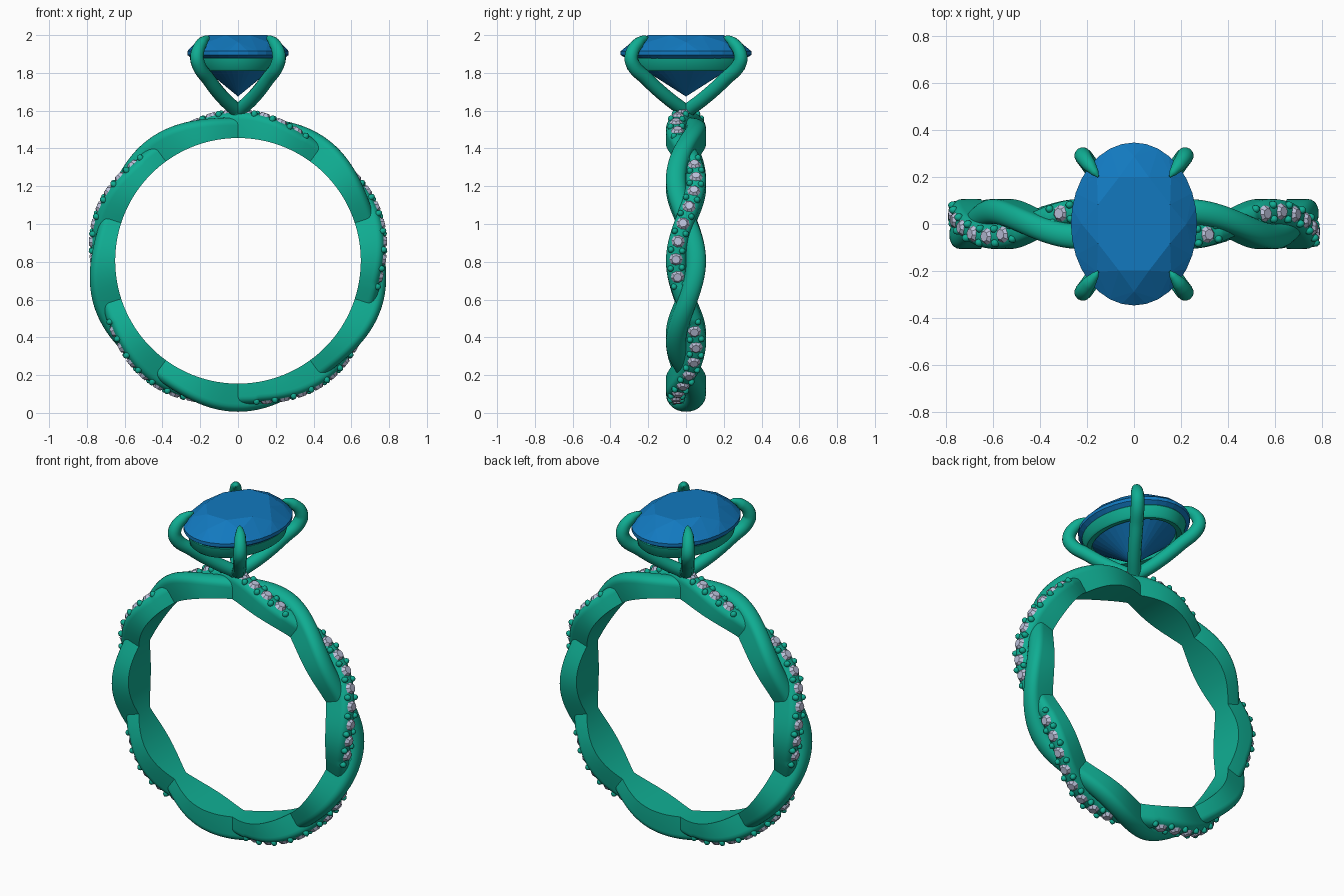
import bpy, bmesh
from math import sin, cos, pi, radians
from mathutils import Vector, Matrix

if "Cube" in bpy.data.objects:
    bpy.data.objects.remove(bpy.data.objects["Cube"])

CZ, BORE = 0.805, 0.65          # ring centre height and bore radius


def material(name, rgb):
    m = bpy.data.materials.new(name)
    m.diffuse_color = (*rgb, 1)
    m.use_nodes = True
    m.node_tree.nodes["Principled BSDF"].inputs["Base Color"].default_value = m.diffuse_color
    return m


METAL = material("teal_metal", (0.005, 0.42, 0.29))
BLUE = material("blue_gem", (0.006, 0.19, 0.52))
PALE = material("pale_gem", (0.5, 0.53, 0.7))


def finish(name, bm, mat, smooth=True, angle=40):
    bmesh.ops.recalc_face_normals(bm, faces=bm.faces)
    me = bpy.data.meshes.new(name)
    bm.to_mesh(me)
    bm.free()
    ob = bpy.data.objects.new(name, me)
    bpy.context.collection.objects.link(ob)
    me.materials.append(mat)
    if smooth:
        bpy.ops.object.select_all(action='DESELECT')
        ob.select_set(True)
        bpy.context.view_layer.objects.active = ob
        bpy.ops.object.shade_smooth_by_angle(angle=radians(angle))
    return ob


def loft(bm, rings, closed=False):
    """Skin a list of point rings; closed joins last to first, else caps."""
    vs = [[bm.verts.new(p) for p in r] for r in rings]
    n, k = len(vs), len(vs[0])
    for i in range(n if closed else n - 1):
        a, b = vs[i], vs[(i + 1) % n]
        for j in range(k):
            bm.faces.new((a[j], a[(j + 1) % k], b[(j + 1) % k], b[j]))
    if not closed:
        bm.faces.new(vs[0])
        bm.faces.new(vs[-1])


def polar(t, y, r):
    return Vector((r * sin(t), y, CZ + r * cos(t)))


def strand_y(t, s):
    return -s * 0.053 * sin(5 * t)


def strand_top(t, s):
    return 0.779 + s * 0.02 * cos(5 * t)


def strand(name, s, drop):
    """Rounded-top strand winding round its partner, flat on the bore."""
    bm, rings, w, d = bmesh.new(), [], 0.053, 0.042
    for i in range(300):
        t = 2 * pi * i / 300
        y, top = strand_y(t, s), strand_top(t, s)
        if cos(5 * t) > cos(radians(5 * 28)):
            top -= drop
        ring = [polar(t, y - w, BORE), polar(t, y + w, BORE)]
        for k in range(13):
            a = pi * k / 12
            ring.append(polar(t, y + w * cos(a), top - d + d * sin(a) ** 0.9))
        rings.append(ring)
    loft(bm, rings, closed=True)
    finish(name, bm, METAL)


strand("plain_strand", -1, 0)
strand("stone_strand", 1, 0.008)


# small stones with shared bead prongs, eight per exposed lobe
def frame(t, side, lift):
    e = 0.001
    p = polar(t, strand_y(t, 1), strand_top(t, 1))
    tan = (polar(t + e, strand_y(t + e, 1), strand_top(t + e, 1)) - p).normalized()
    lat = tan.cross(Vector((sin(t), 0, cos(t)))).normalized()
    nor = lat.cross(tan)
    m = Matrix((lat, tan, nor)).transposed().to_4x4()
    m.translation = p + lat * side + nor * lift
    return m


stones, beads = bmesh.new(), bmesh.new()
STEP = radians(7)
for lobe in range(5):
    mid = lobe * 2 * pi / 5
    for i in range(8):
        m = frame(mid + (i - 3.5) * STEP, 0, -0.005)
        bmesh.ops.create_cone(stones, cap_ends=True, segments=8, radius1=0.036,
                              radius2=0.022, depth=0.018, matrix=m)
    for i in range(9):
        for side in (-0.03, 0.03):
            m = frame(mid + (i - 4) * STEP, side, -0.014)
            bmesh.ops.create_icosphere(beads, subdivisions=2, radius=0.017,
                                       matrix=m @ Matrix.Diagonal((1, 1, 1.2, 1)))
finish("small_stones", stones, PALE, smooth=False)
finish("stone_beads", beads, METAL)

# oval faceted centre stone: convex hull of facet rings
GX, GY = 0.268, 0.346
bm = bmesh.new()
for n, off, f, z in ((8, 0.5, 0.62, 2.0), (8, 0, 0.83, 1.963), (32, 0, 1, 1.915),
                     (32, 0, 1, 1.895), (8, 0.5, 0.48, 1.785)):
    for i in range(n):
        a = 2 * pi * (i + off) / n
        bm.verts.new((GX * f * cos(a), GY * f * sin(a), z))
bm.verts.new((0, 0, 1.675))
bmesh.ops.convex_hull(bm, input=bm.verts)
finish("centre_stone", bm, BLUE, smooth=False)

# oval gallery rail beneath the stone
bm = bmesh.new()
rings = []
for i in range(64):
    a = 2 * pi * i / 64
    rings.append([((GX - o) * cos(a), (GY - o) * sin(a), z) for o, z in
                  ((0.075, 1.815), (0.045, 1.81), (0.034, 1.82), (0.022, 1.875),
                   (0.03, 1.888), (0.065, 1.885), (0.08, 1.87))])
loft(bm, rings, closed=True)
finish("gallery_rail", bm, METAL)


# claws sweep from the base up and fold over the stone
def claw(name, sx, sy):
    cu = bpy.data.curves.new(name, 'CURVE')
    cu.dimensions = '3D'
    cu.bevel_depth = 0.037
    cu.bevel_resolution = 4
    cu.resolution_u = 8
    cu.use_fill_caps = True
    pts = ((0, 0, 1.595, 1), (0.08, 0.1, 1.67, 1), (0.155, 0.205, 1.765, 1),
           (0.213, 0.285, 1.855, 1.0), (0.216, 0.287, 1.9, 0.97),
           (0.19, 0.25, 1.96, 0.8), (0.165, 0.218, 1.983, 0.45), (0.152, 0.2, 1.989, 0.1))
    sp = cu.splines.new('BEZIER')
    sp.bezier_points.add(len(pts) - 1)
    for b, (x, y, z, r) in zip(sp.bezier_points, pts):
        b.co = (x * sx, y * sy, z)
        b.radius = r
        b.handle_left_type = b.handle_right_type = 'AUTO'
    ob = bpy.data.objects.new(name, cu)
    bpy.context.collection.objects.link(ob)
    cu.materials.append(METAL)


for sx, xn in ((-1, "left"), (1, "right")):
    for sy, yn in ((-1, "front"), (1, "back")):
        claw(f"{yn}_{xn}_claw", sx, sy)
